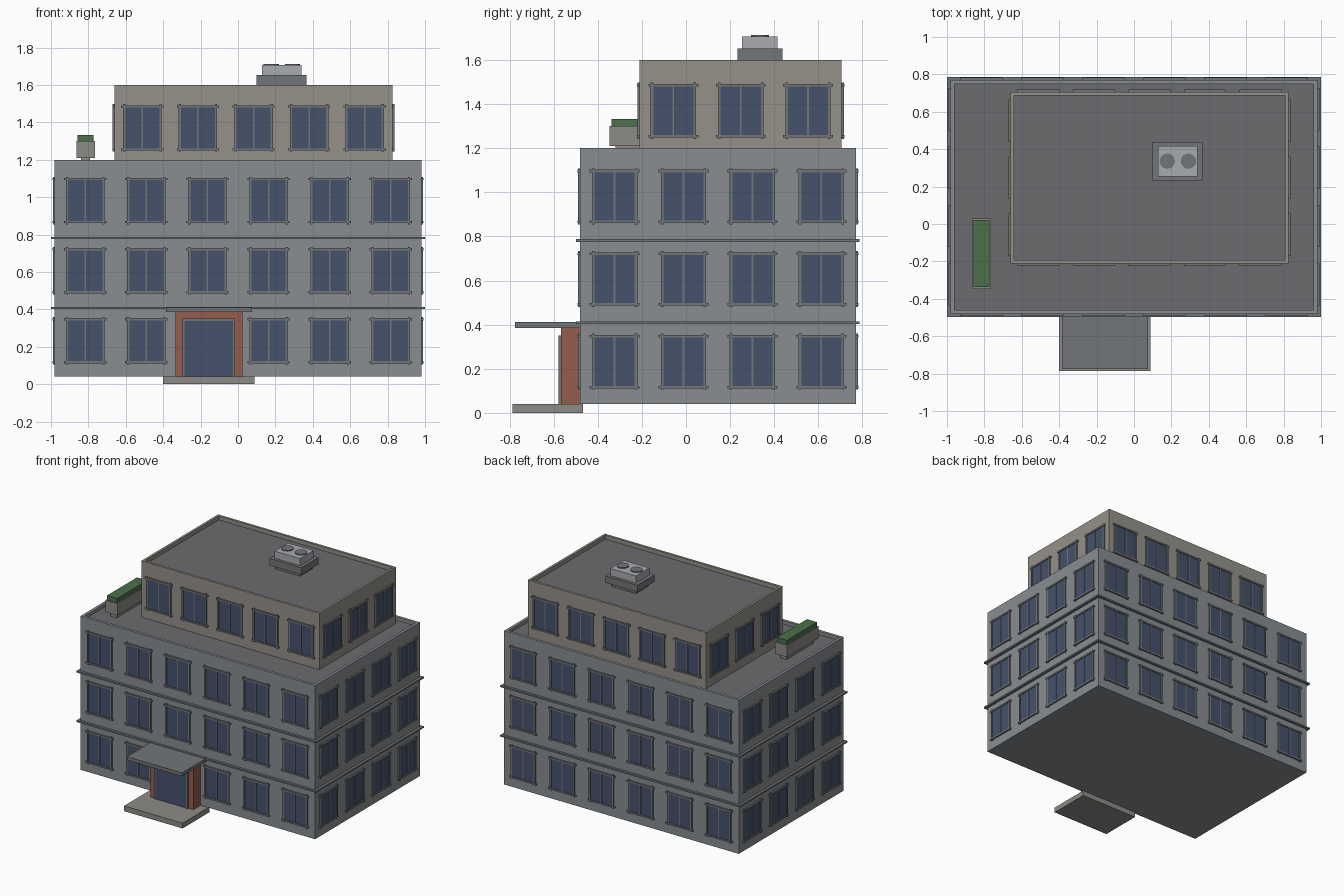
import bpy, bmesh
from math import pi
from mathutils import Matrix, Vector

if "Cube" in bpy.data.objects:
    bpy.data.objects.remove(bpy.data.objects["Cube"])


def mat(name, r, g, b):
    m = bpy.data.materials.new(name)
    m.diffuse_color = (r, g, b, 1)
    m.use_nodes = True
    m.node_tree.nodes["Principled BSDF"].inputs["Base Color"].default_value = m.diffuse_color
    return m


WALL = mat("wall_grey", 0.25, 0.27, 0.285)
UPPER = mat("upper_beige", 0.30, 0.285, 0.25)
ROOF = mat("roof_grey", 0.15, 0.15, 0.16)
TRIM = mat("trim_grey", 0.17, 0.18, 0.19)
GLASS = mat("glass_blue", 0.06, 0.085, 0.15)
BRICK = mat("brick_red", 0.30, 0.11, 0.07)
STONE = mat("stone", 0.27, 0.26, 0.24)
GREEN = mat("hedge_green", 0.07, 0.16, 0.07)
METAL = mat("metal", 0.40, 0.41, 0.43)


def add_box(bm, lo, hi, xf=Matrix()):
    lo, hi = Vector(lo), Vector(hi)
    m = xf @ Matrix.Translation((lo + hi) / 2) @ Matrix.Diagonal((hi - lo).to_4d())
    bmesh.ops.create_cube(bm, size=1, matrix=m)


def finish(name, bm, *mats):
    me = bpy.data.meshes.new(name)
    bm.to_mesh(me)
    bm.free()
    for m in mats:
        me.materials.append(m)
    ob = bpy.data.objects.new(name, me)
    bpy.context.collection.objects.link(ob)
    return ob


def box(name, lo, hi, m):
    bm = bmesh.new()
    add_box(bm, lo, hi)
    return finish(name, bm, m)


def block(name, lo, hi, m, rim, drop):
    """Building volume with a parapet around a sunken roof deck."""
    bm = bmesh.new()
    add_box(bm, lo, hi)
    top = max(bm.faces, key=lambda f: f.calc_center_median().z)
    bmesh.ops.inset_region(bm, faces=[top], thickness=rim)
    ext = bmesh.ops.extrude_face_region(bm, geom=[top])["geom"]
    deck = [g for g in ext if isinstance(g, bmesh.types.BMFace)][0]
    for v in deck.verts:
        v.co.z -= drop
    if top.is_valid:
        bmesh.ops.delete(bm, geom=[top], context="FACES_ONLY")
    deck.material_index = 1
    bmesh.ops.recalc_face_normals(bm, faces=bm.faces[:])
    finish(name, bm, m, ROOF)


def windows(prefix, lo, hi, counts, rows, skip=()):
    """Evenly spaced two-pane windows on all four sides of a block."""
    glass, frame = bmesh.new(), bmesh.new()
    cx, cy = (lo[0] + hi[0]) / 2, (lo[1] + hi[1]) / 2
    sx, sy = hi[0] - lo[0], hi[1] - lo[1]
    w, h, t = 0.097, 0.115, 0.006
    for side in range(4):
        length, depth = (sx, sy) if side % 2 == 0 else (sy, sx)
        n = counts[side % 2]
        for r, z in enumerate(rows):
            for i in range(n):
                if (side, r, i) in skip:
                    continue
                u = -length / 2 + (i + 0.5) * length / n
                xf = (Matrix.Translation((cx, cy, z)) @ Matrix.Rotation(side * pi / 2, 4, "Z")
                      @ Matrix.Translation((u, -depth / 2, 0)))
                add_box(glass, (-w, -0.006, -h), (w, 0.002, h), xf)
                for s in (-1, 1):
                    add_box(frame, (s * w - t, -0.01, -h - 0.012), (s * w + t, 0.002, h + 0.012), xf)
                    add_box(frame, (-w - 0.016, -0.012, s * h - t), (w + 0.016, 0.002, s * h + t), xf)
                add_box(frame, (-0.004, -0.01, -h), (0.004, 0.002, h), xf)
    finish(prefix + "_window_glass", glass, GLASS)
    finish(prefix + "_window_frames", frame, TRIM)


# building volumes and their windows (one is left out behind the entrance)
LO, HI = (-0.98, -0.48, 0.04), (0.98, 0.77, 1.2)
ULO, UHI = (-0.66, -0.21, 1.175), (0.826, 0.706, 1.6)
block("main_block", LO, HI, WALL, 0.03, 0.025)
block("upper_block", ULO, UHI, UPPER, 0.025, 0.03)
windows("main", LO, HI, (6, 4), (0.232, 0.607, 0.982), {(0, 0, 2)})
windows("upper", ULO, UHI, (5, 3), (1.37,))

# thin floor bands
for i, z in enumerate((0.408, 0.782)):
    box(f"floor_band_{i + 1}", (-1, -0.498, z - 0.006), (1, 0.787, z + 0.006), TRIM)

# entrance: step, brick portal, glazed door, canopy
box("entrance_step", (-0.4, -0.787, 0), (0.088, -0.466, 0.04), STONE)
box("entrance_portal", (-0.333, -0.566, 0.04), (0.024, -0.48, 0.385), BRICK)
box("entrance_canopy", (-0.385, -0.775, 0.385), (0.075, -0.47, 0.411), TRIM)
box("door_glass", (-0.292, -0.573, 0.04), (-0.022, -0.564, 0.345), GLASS)
bm = bmesh.new()
for x in (-0.292, -0.022):
    add_box(bm, (x - 0.006, -0.578, 0.04), (x + 0.006, -0.564, 0.351))
add_box(bm, (-0.298, -0.578, 0.339), (-0.016, -0.564, 0.351))
finish("door_frame", bm, TRIM)

# roof planter with hedge, on a low foot
box("planter_foot", (-0.84, -0.32, 1.175), (-0.79, 0.0, 1.212), STONE)
box("planter", (-0.864, -0.347, 1.21), (-0.765, 0.03, 1.3), STONE)
box("hedge", (-0.858, -0.338, 1.3), (-0.773, 0.021, 1.333), GREEN)

# rooftop cooling unit with two fans
box("cooling_base_foot", (0.13, 0.26, 1.57), (0.336, 0.41, 1.602), TRIM)
box("cooling_base", (0.1, 0.233, 1.6), (0.366, 0.438, 1.652), TRIM)
box("cooling_unit", (0.128, 0.255, 1.652), (0.34, 0.416, 1.706), METAL)
bm = bmesh.new()
for x in (0.178, 0.291):
    bmesh.ops.create_cone(bm, cap_ends=True, segments=20, radius1=0.041, radius2=0.041,
                          depth=0.01, matrix=Matrix.Translation((x, 0.336, 1.708)))
finish("cooling_fans", bm, TRIM)
